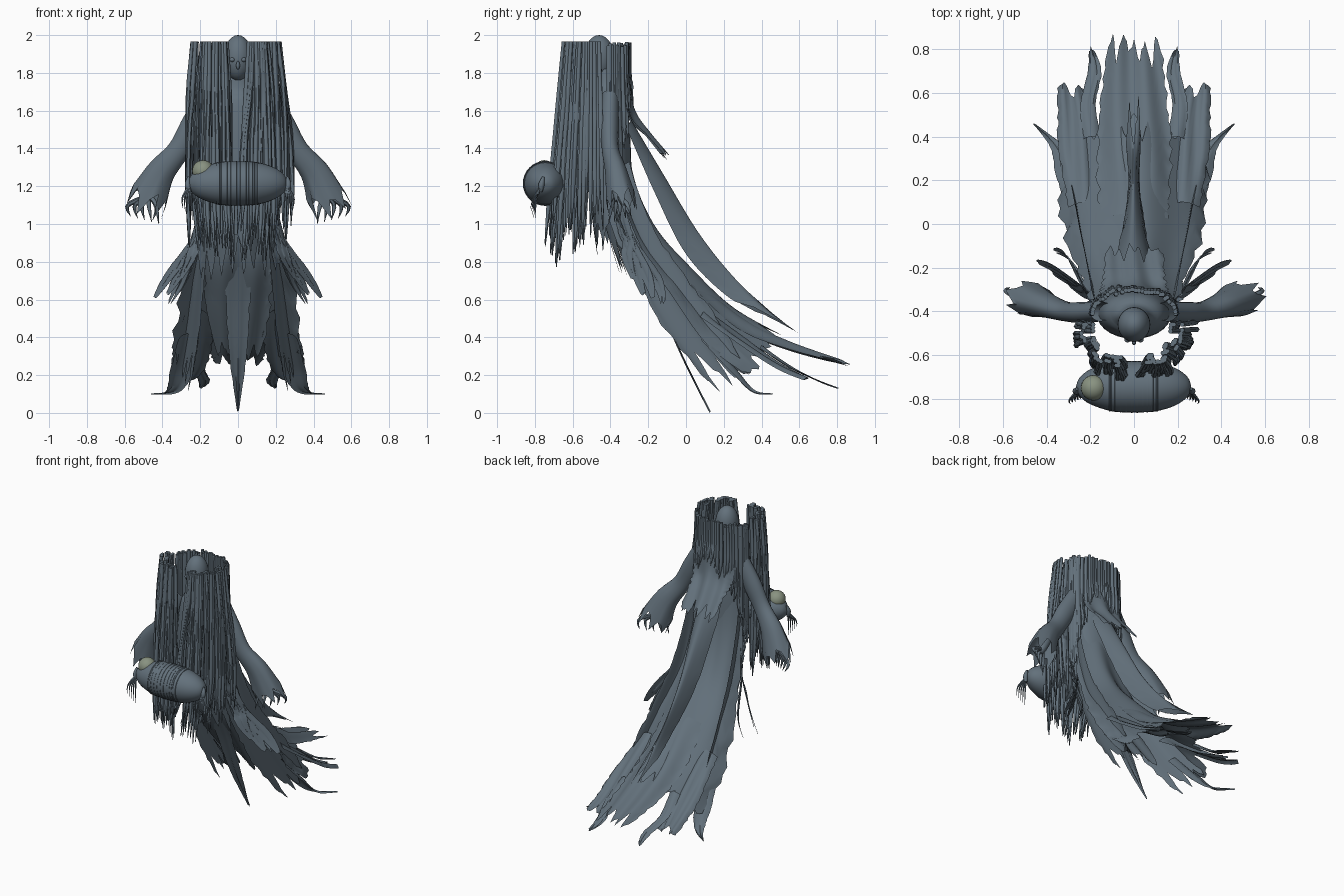
import bpy, bmesh, math, random
from mathutils import Vector

if "Cube" in bpy.data.objects:
    bpy.data.objects.remove(bpy.data.objects["Cube"])
random.seed(4)
R = random.uniform
slate = bpy.data.materials.new("slate")
slate.diffuse_color = (.125, .165, .2, 1)
slate.use_nodes = True
slate.node_tree.nodes["Principled BSDF"].inputs["Base Color"].default_value = slate.diffuse_color
pale = bpy.data.materials.new("pale_green")
pale.diffuse_color = (.25, .29, .22, 1)
pale.use_nodes = True
pale.node_tree.nodes["Principled BSDF"].inputs["Base Color"].default_value = pale.diffuse_color


def spline(pts, t):
    """Catmull-Rom through tuples of any size, t in 0..1."""
    n = len(pts) - 1
    i = min(int(t * n), n - 1)
    f = t * n - i
    a, b, c, d = (pts[max(0, min(n, k))] for k in (i - 1, i, i + 1, i + 2))
    return [0.5 * (2*q + (r - p)*f + (2*p - 5*q + 4*r - s)*f*f + (3*q - p - 3*r + s)*f**3)
            for p, q, r, s in zip(a, b, c, d)]


def finish(name, bm, mat=slate):
    bmesh.ops.recalc_face_normals(bm, faces=bm.faces)
    me = bpy.data.meshes.new(name)
    bm.to_mesh(me)
    bm.free()
    me.materials.append(mat)
    ob = bpy.data.objects.new(name, me)
    bpy.context.collection.objects.link(ob)
    bpy.context.view_layer.objects.active = ob
    ob.select_set(True)
    bpy.ops.object.shade_smooth_by_angle(angle=math.radians(60))
    ob.select_set(False)
    return ob


def grid_faces(bm, rows, closed):
    for a, b in zip(rows, rows[1:]):
        m = len(a)
        for j in range(m if closed else m - 1):
            k = (j + 1) % m
            bm.faces.new((a[j], a[k], b[k], b[j]))


def tube(bm, pts, sides=6, segs=8, flat=1.0, rag=0, cap=True):
    """Swept tube; pts are (x, y, z, radius)."""
    rows = []
    teeth = [R(0.3, 1) if j % 3 == 0 else R(-.6, .1) for j in range(sides)]
    for i in range(segs + 1):
        t = i / segs
        p = spline(pts, t)
        c = Vector(p[:3])
        d = (Vector(spline(pts, min(1, t + .02))[:3]) - Vector(spline(pts, max(0, t - .02))[:3])).normalized()
        u = d.cross(Vector((0, 1, 0) if abs(d.y) < .9 else (1, 0, 0))).normalized()
        w = d.cross(u)
        row = []
        for j in range(sides):
            a = math.tau * j / sides
            v = c + max(p[3], .0005) * (u * math.cos(a) + w * math.sin(a) * flat)
            v += d * rag * teeth[j] * t**5
            row.append(bm.verts.new(v))
        rows.append(row)
    grid_faces(bm, rows, True)
    if cap:
        bm.faces.new(rows[0])
        bm.faces.new(rows[-1])


def sheet(name, pts, teeth=5, rag=.3, fold=.012, wdir=(1, 0, 0), ddir=(0, -.5, -.85), both=False, edge=.06, segs=26):
    """Torn cloth; pts are (x, y, z, half width, droop of the edges)."""
    bm = bmesh.new()
    cols = teeth * 6
    knots = [R(0, .3) if k % 2 else R(.3, 1) for k in range(teeth * 2 + 1)]
    fine = [R(-.12, .12) if k % 3 else 0 for k in range(cols + 1)]
    jag = [[R(-edge, edge) for _ in range(segs + 1)] for _ in range(2)]
    ph = R(0, 6)
    for s in ((1, -1) if both else (1,)):
        rows = []
        for i in range(segs + 1):
            row = []
            for j in range(cols + 1):
                u = 2 * j / cols - 1
                k = j / 3
                k0 = min(int(k), teeth * 2 - 1)
                cut = knots[k0] + (knots[k0 + 1] - knots[k0]) * (k - k0)
                t = i / segs
                t = max(0, min(1, t * (1 - rag * (cut + fine[j] * t**8))))
                x, y, z, hw, dr = spline(pts, t)
                wide = hw * u * (1 + jag[u > 0][i] * abs(u)**6)
                p = Vector((x, y, z)) + Vector(wdir) * wide + Vector(ddir) * dr * u * u
                p += Vector((0, .6, .8)) * fold * math.sin(u * 7 + ph + t * 2) * min(1, t * 3)
                row.append(bm.verts.new((p.x * s, p.y, max(0, p.z))))
            rows.append(row)
        grid_faces(bm, rows, False)
    return finish(name, bm)


def ball(name, c, r, mat=slate):
    bm = bmesh.new()
    bmesh.ops.create_uvsphere(bm, u_segments=24, v_segments=14, radius=1)
    for v in bm.verts:
        v.co = Vector(c) + Vector([a * b for a, b in zip(v.co, r)])
    return finish(name, bm, mat)


# head, face and torso
ball("head", (0, -.46, 1.88), (.075, .08, .12))
for s in (1, -1):
    ball("eye", (.03 * s, -.53, 1.87), (.014, .012, .012))
ball("nose", (0, -.542, 1.84), (.01, .012, .022))
bm = bmesh.new()
tube(bm, [(0, -.43, 1.82, .06), (0, -.42, 1.73, .08), (0, -.41, 1.66, .14), (0, -.41, 1.45, .17),
          (0, -.4, 1.2, .17), (0, -.37, .95, .17)], 28, 20, .68, .12, False)
finish("torso_robe", bm)

# long front and side hair, cut level at the top, in locks of two strands
bm = bmesh.new()
for k in range(44):
    a0 = math.pi * (-.05 + 1.1 * (k + R(-.3, .3)) / 43)
    q, drop, sway = R(.74, 1.0), R(-.08, .15), R(-.025, .025)
    for e in (-.035, .035):
        a = a0 + e
        cx, sy = math.cos(a), max(0, math.sin(a))**.7
        xt = .235 * math.copysign(abs(cx)**.8, cx) * q - .012
        if abs(xt) < .08:
            xt = math.copysign(.06 + abs(xt) * .3, xt) + R(-.01, .01)
        yt = -.46 - .19 * sy * q
        xb, yb = .26 * cx * q + sway, -.44 - .31 * sy * q
        zb = .93 - .08 * sy + drop + R(-.03, .03)
        mid = [(xt * (1 - t) + xb * t + .02 * cx * math.sin(t * 3) + R(-.008, .008),
                yt * (1 - t) + yb * t, 1.965 * (1 - t) + zb * t, .013) for t in (.25, .5, .78)]
        tube(bm, [(xt, yt, 1.965, .011)] + mid + [(xb, yb, zb, .002)], 6, 10)
finish("front_hair", bm)

# shorter hair behind the head
bm = bmesh.new()
for k in range(40):
    a = math.pi * k / 39
    x, y = .19 * math.cos(a), -.41 + .115 * math.sin(a) * R(.85, 1.08)
    zb = 1.6 + R(-.05, .06) - .5 * abs(math.cos(a))**4
    tube(bm, [(x, y, 1.965 - R(0, .03), .011), (x * 1.02, y, 1.78, .013), (x * 1.05, y + .01, zb + .1, .012),
              (x * 1.06 + R(-.02, .02), y + .015, zb, .002)], 6, 7)
finish("back_hair", bm)

# sleeves with torn cuffs, hands
for s in (1, -1):
    bm = bmesh.new()
    tube(bm, [(.15 * s, -.4, 1.68, .06), (.235 * s, -.405, 1.53, .065), (.315 * s, -.4, 1.39, .06),
              (.41 * s, -.37, 1.27, .078), (.475 * s, -.345, 1.13, .105)], 21, 18, .75, .1, False)
    finish("sleeve", bm)
    bm = bmesh.new()
    tube(bm, [(.38 * s, -.38, 1.3, .025), (.46 * s, -.36, 1.17, .03), (.49 * s, -.36, 1.12, .015)], 8, 6)
    for f in range(5):
        x = (.42 + .037 * f) * s
        tube(bm, [(.47 * s, -.36, 1.15, .014), (x + .015 * s, -.39 + .02 * f, 1.1, .012),
                  (x, -.41 + .03 * f, 1.0 + .01 * f, .001)], 6, 7)
    finish("hand", bm)

# short cape behind the shoulders
sheet("back_cape", [(0, -.295, 1.7, .16, .06), (0, -.27, 1.58, .15, .05), (0, -.2, 1.48, .14, .03),
                    (0, -.09, 1.35, .13, .03)], 6, .25)
# narrow ridge train
sheet("ridge_train", [(0, -.29, 1.55, .09, .05), (0, -.12, 1.26, .08, .1), (0, .06, .96, .05, .13),
                      (0, .25, .72, .025, .1), (0, .42, .56, .04, .05), (0, .62, .41, .04, .03)], 2, .35, .004)
# main train
sheet("main_train", [(0, -.32, 1.6, .17, .1), (0, -.28, 1.25, .2, .12), (0, -.17, .98, .24, .14),
                     (0, .02, .76, .31, .19), (0, .24, .55, .335, .25), (0, .5, .4, .325, .28)], 9, .13, .014)
# long middle tail
sheet("middle_tail", [(0, .05, .72, .15, .05), (0, .3, .5, .17, .05), (0, .55, .37, .155, .03),
                      (0, .87, .255, .12, .0)], 5, .2)
# paired side tails and their pointed corners
sheet("side_tail", [(.22, .1, .55, .08, .05), (.24, .32, .38, .1, .04), (.26, .5, .25, .09, .02),
                    (.29, .66, .17, .06, 0)], 2, .25, both=True)
sheet("thin_tail", [(.19, .4, .36, .04, .02), (.21, .55, .25, .035, .01), (.18, .7, .17, .03, 0),
                    (.2, .82, .125, .008, 0)], 1, .2, .004, both=True)
sheet("corner_tail", [(.27, .1, .42, .05, .04), (.3, .26, .24, .06, .03), (.35, .36, .12, .035, .01),
                      (.46, .46, .1, .003, 0)], 1, .05, .004, both=True)
# hanging side panels of the skirt
sheet("side_panel", [(.18, -.35, 1.3, .06, 0), (.19, -.27, .95, .1, 0), (.22, -.11, .66, .13, 0),
                     (.25, .06, .42, .14, 0), (.29, .27, .14, .11, 0)], 4, .25, .01, (.25, .8, .5), both=True)
# torn front skirt
sheet("front_skirt", [(0, -.47, 1.3, .19, -.06), (0, -.45, 1.1, .21, -.08), (0, -.4, .92, .22, -.1),
                      (0, -.33, .7, .23, -.12)], 8, .4, ddir=(0, -1, 0))
sheet("under_skirt", [(0, -.34, 1.1, .18, .0), (0, -.27, .82, .18, 0), (0, -.1, .57, .17, 0),
                      (0, .12, .28, .13, 0)], 5, .25)
sheet("front_tongue", [(0, -.27, .85, .08, 0), (0, -.15, .6, .065, 0), (0, -.02, .3, .045, 0),
                       (0, .13, 0, .003, 0)], 1, .04, .006)
# fluttering rags at the hips
for k, (x, y, z) in enumerate(((.45, -.17, .6), (.38, -.22, .62), (.37, -.12, .57), (.31, -.27, .7))):
    sheet("hip_rag", [(.17, -.36, 1.12, .04, 0), (.22, -.31, .92, .045, 0), (x * .8, y - .04, z + .13, .045, 0),
                      (x, y, z, .012, 0)], 2, .25, .008, (.6, .7, .2), both=True)

# wrapped bundle
C = (-.745, 1.215)
bm = bmesh.new()
prof = [(-.265, .003), (-.25, .04), (-.2, .08), (-.1, .112), (0, .117), (.1, .112), (.19, .085), (.245, .045), (.262, .003)]
tube(bm, [(x, C[0], C[1], r) for x, r in prof], 32, 32)
finish("bundle", bm)
bm = bmesh.new()
for x in (-.11, -.1, -.085, -.06, -.035, -.01, .015, .04, .06, .075, .085, .105):
    r = .117 - .5 * x * x
    ring = [[bm.verts.new((x + dx, C[0] + (r + h) * math.cos(a), C[1] + (r + h) * math.sin(a)))
             for a in [math.tau * j / 32 for j in range(32)]]
            for dx, h in ((-.005, -.002), (-.003, .002), (.003, .002), (.005, -.002))]
    grid_faces(bm, ring, True)
finish("bundle_wraps", bm)
ball("bundle_head", (-.185, -.75, 1.28), (.058, .058, .058), pale)
# thin claws holding the bundle
bm = bmesh.new()
for s in (1, -1):
    tube(bm, [(.262 * s, -.755, 1.25, .006), (.266 * s, -.765, 1.21, .016), (.26 * s, -.77, 1.17, .01)], 8, 6)
    for f in range(5):
        x = (.235 + .012 * f) * s
        tube(bm, [(.26 * s, -.765, 1.2, .007), (x + .012 * s, -.79 - .004 * f, 1.14, .005),
                  (x + .008 * s, -.8 - .006 * f, 1.02 + .015 * f, .0008)], 5, 7)
finish("claws", bm)
